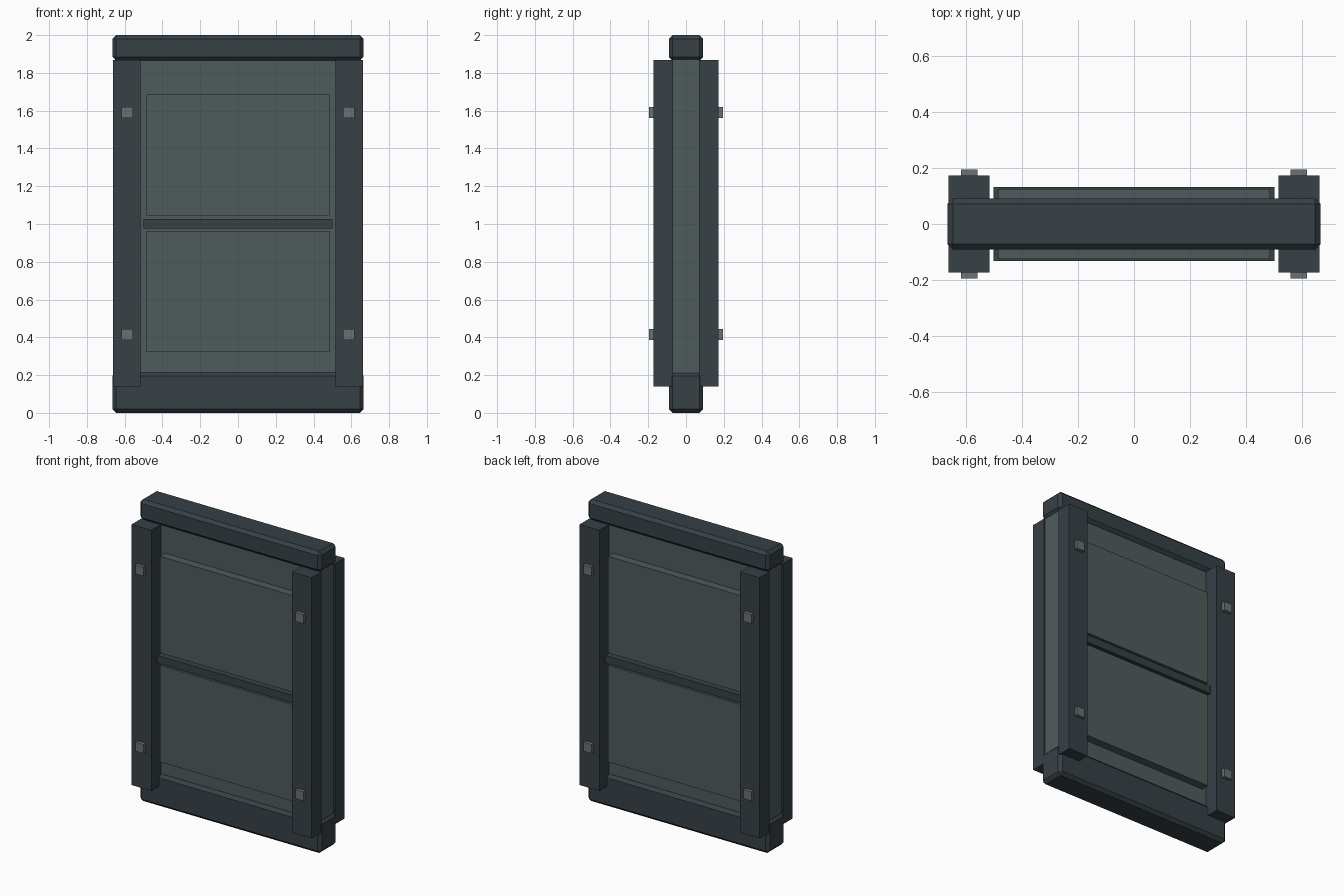
import bpy
import bmesh

if "Cube" in bpy.data.objects:
    bpy.data.objects.remove(bpy.data.objects["Cube"])


def material(name, rgb):
    m = bpy.data.materials.new(name)
    m.diffuse_color = (*rgb, 1)
    m.use_nodes = True
    m.node_tree.nodes["Principled BSDF"].inputs["Base Color"].default_value = m.diffuse_color
    return m


FRAME = material("dark_frame", (0.038, 0.052, 0.062))
PANEL = material("panel_grey", (0.08, 0.105, 0.105))
BOLT = material("bolt_grey", (0.15, 0.165, 0.17))


def box(name, x, y, z, mat, chamfer=0.0):
    """Flat-faced box from (min, max) ranges, optionally chamfered."""
    bm = bmesh.new()
    bmesh.ops.create_cube(bm, size=1)
    for v in bm.verts:
        v.co = [r[0] if c < 0 else r[1] for c, r in zip(v.co, (x, y, z))]
    if chamfer:
        bmesh.ops.bevel(bm, geom=bm.edges[:], offset=chamfer, segments=1,
                        affect='EDGES', profile=0.5)
    bmesh.ops.recalc_face_normals(bm, faces=bm.faces[:])
    me = bpy.data.meshes.new(name)
    bm.to_mesh(me)
    bm.free()
    me.materials.append(mat)
    ob = bpy.data.objects.new(name, me)
    bpy.context.collection.objects.link(ob)
    return ob


def span(a, b, s):
    return tuple(sorted((a * s, b * s)))


# Top and bottom chamfered beams
box("top_beam", (-0.665, 0.665), (-0.091, 0.091), (1.865, 2.0), FRAME, 0.02)
box("bottom_beam", (-0.665, 0.665), (-0.091, 0.091), (0, 0.215), FRAME, 0.02)

# Main slab between the posts
box("wall_panel", (-0.65, 0.65), (-0.07, 0.07), (0.2, 1.88), PANEL)

# Raised panels and divider bar, on both faces
for sy, side in ((-1, "front"), (1, "back")):
    y = span(0.06, 0.125, sy)
    box(f"{side}_upper_panel", (-0.485, 0.485), y, (1.045, 1.685), PANEL)
    box(f"{side}_lower_panel", (-0.485, 0.485), y, (0.322, 0.962), PANEL)
    box(f"{side}_divider_bar", (-0.5, 0.5), span(0.06, 0.132, sy),
        (0.975, 1.027), FRAME)

    # Corner posts with square bolts
    for sx, hand in ((-1, "left"), (1, "right")):
        box(f"{side}_{hand}_post", span(0.515, 0.661, sx),
            span(0.07, 0.172, sy), (0.14, 1.867), FRAME)
        for z, level in ((0.415, "lower"), (1.59, "upper")):
            box(f"{side}_{hand}_{level}_bolt", span(0.557, 0.617, sx),
                span(0.15, 0.195, sy), (z - 0.03, z + 0.03), BOLT)
